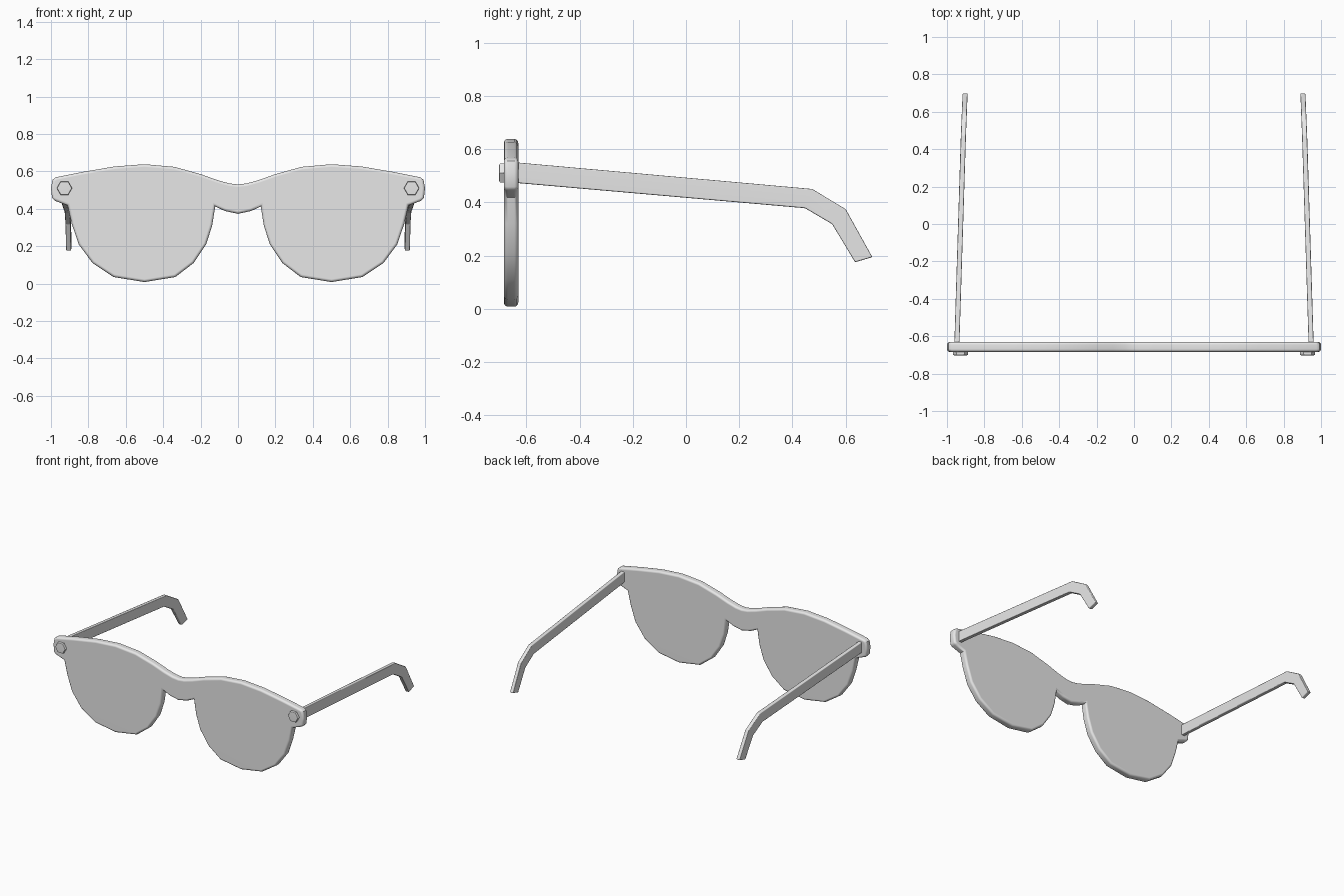
import bpy, bmesh, math
from mathutils import Vector

if "Cube" in bpy.data.objects:
    bpy.data.objects.remove(bpy.data.objects["Cube"])

grey = bpy.data.materials.new("plain grey")
grey.diffuse_color = (0.8, 0.8, 0.8, 1)
grey.use_nodes = True
grey.node_tree.nodes["Principled BSDF"].inputs["Base Color"].default_value = grey.diffuse_color


def prism(name, near, far, bevel, segments, caps_only=False, angle=40):
    """Solid between two matching outlines, with rounded rims."""
    bm = bmesh.new()
    a = [bm.verts.new(p) for p in near]
    b = [bm.verts.new(p) for p in far]
    n = len(a)
    caps = [bm.faces.new(a), bm.faces.new(b[::-1])]
    for i in range(n):
        j = (i + 1) % n
        bm.faces.new((a[j], a[i], b[i], b[j]))
    bmesh.ops.recalc_face_normals(bm, faces=bm.faces[:])
    rims = {e for f in caps for e in f.edges} if caps_only else set(bm.edges)
    bmesh.ops.bevel(bm, geom=list(rims), offset=bevel, segments=segments,
                    profile=0.5, affect='EDGES', clamp_overlap=True)
    mesh = bpy.data.meshes.new(name)
    bm.to_mesh(mesh)
    bm.free()
    mesh.materials.append(grey)
    for p in mesh.polygons:
        p.use_smooth = True
    mesh.set_sharp_from_angle(angle=math.radians(angle))
    ob = bpy.data.objects.new(name, mesh)
    bpy.context.collection.objects.link(ob)
    w = ob.modifiers.new("flat centres", 'WEIGHTED_NORMAL')
    w.keep_sharp = True
    return ob


# Front: one plate holding brow, bridge and both lenses (half outline, mirrored)
half = [(0, .53), (.045, .535), (.11, .553), (.2, .585), (.34, .624), (.5, .638),
        (.66, .626), (.83, .597), (.975, .568), (.992, .555), (1, .51), (.994, .458),
        (.98, .443), (.912, .418), (.889, .32), (.852, .21), (.778, .11),
        (.665, .035), (.5, .008), (.335, .035), (.237, .11), (.17, .21),
        (.138, .31), (.122, .412), (.07, .388), (0, .373)]
outline = half + [(-x, z) for x, z in half[-2:0:-1]]
prism("lens_front", [(x, -.684, z) for x, z in outline],
      [(x, -.63, z) for x, z in outline], .015, 3, caps_only=True)

# Temple side profile (y, z), hooked down at the ear
arm = [(-.64, .55), (.474, .45), (.6, .374), (.7, .194),
       (.635, .175), (.549, .318), (.447, .378), (-.64, .473)]


def arm_x(y):
    """Arms lean gently inward toward the ear."""
    return .947 - .034 * (y + .64) / 1.09 if y < .45 else .913 - .04 * (y - .45)


for side, s in (("left", -1), ("right", 1)):
    prism(side + "_temple", [(s * (arm_x(y) - .0135), y, z) for y, z in arm],
          [(s * (arm_x(y) + .0135), y, z) for y, z in arm], .005, 2, angle=50)
    # Hexagonal stud at the outer corner
    ring = [Vector((s * .928 + .041 * math.cos(k * math.pi / 3), 0,
                    .51 + .041 * math.sin(k * math.pi / 3))) for k in range(6)]
    prism(side + "_stud", [p + Vector((0, -.702, 0)) for p in ring],
          [p + Vector((0, -.675, 0)) for p in ring], .006, 2, caps_only=True, angle=35)
